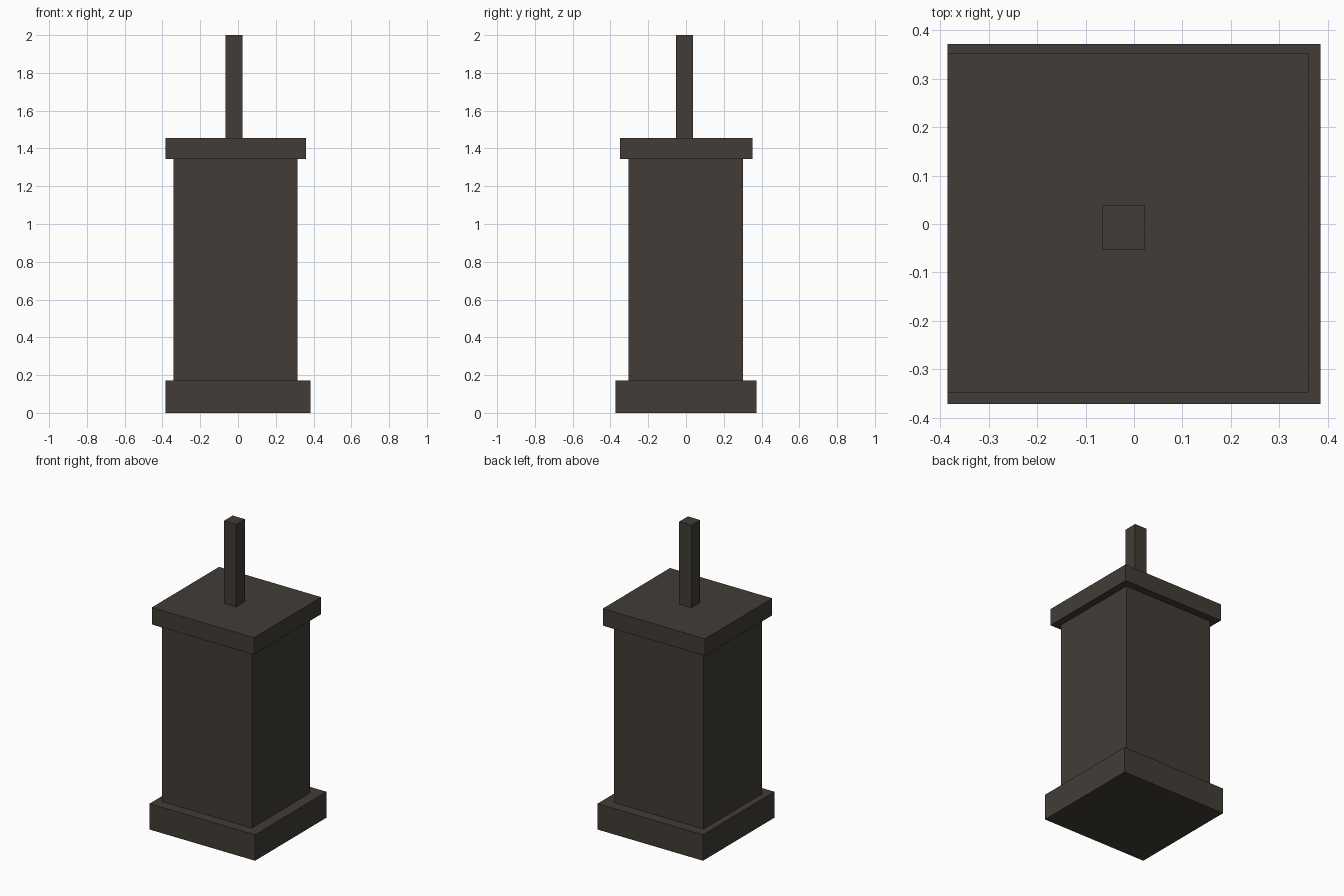
import bpy
import bmesh

if "Cube" in bpy.data.objects:
    bpy.data.objects.remove(bpy.data.objects["Cube"])

# One dark stone colour throughout
stone = bpy.data.materials.new("dark_stone")
stone.diffuse_color = (0.054, 0.046, 0.037, 1.0)
stone.use_nodes = True
stone.node_tree.nodes["Principled BSDF"].inputs["Base Color"].default_value = stone.diffuse_color


def box(name, x, y, z):
    """Box spanning the given (min, max) range on each axis."""
    bm = bmesh.new()
    bmesh.ops.create_cube(bm, size=1.0)
    for v in bm.verts:
        v.co = [r[0] + (c + 0.5) * (r[1] - r[0]) for c, r in zip(v.co, (x, y, z))]
    mesh = bpy.data.meshes.new(name)
    bm.to_mesh(mesh)
    bm.free()
    mesh.materials.append(stone)
    obj = bpy.data.objects.new(name, mesh)
    bpy.context.collection.objects.link(obj)
    return obj


# Plinth, shaft, capping slab and thin post, stacked upwards
box("base_plinth", (-0.385, 0.385), (-0.372, 0.372), (0.0, 0.171))
box("pillar_shaft", (-0.341, 0.314), (-0.305, 0.303), (0.171, 1.344))
box("cap_slab", (-0.385, 0.361), (-0.349, 0.352), (1.344, 1.456))
box("top_post", (-0.066, 0.023), (-0.053, 0.038), (1.456, 2.0))
